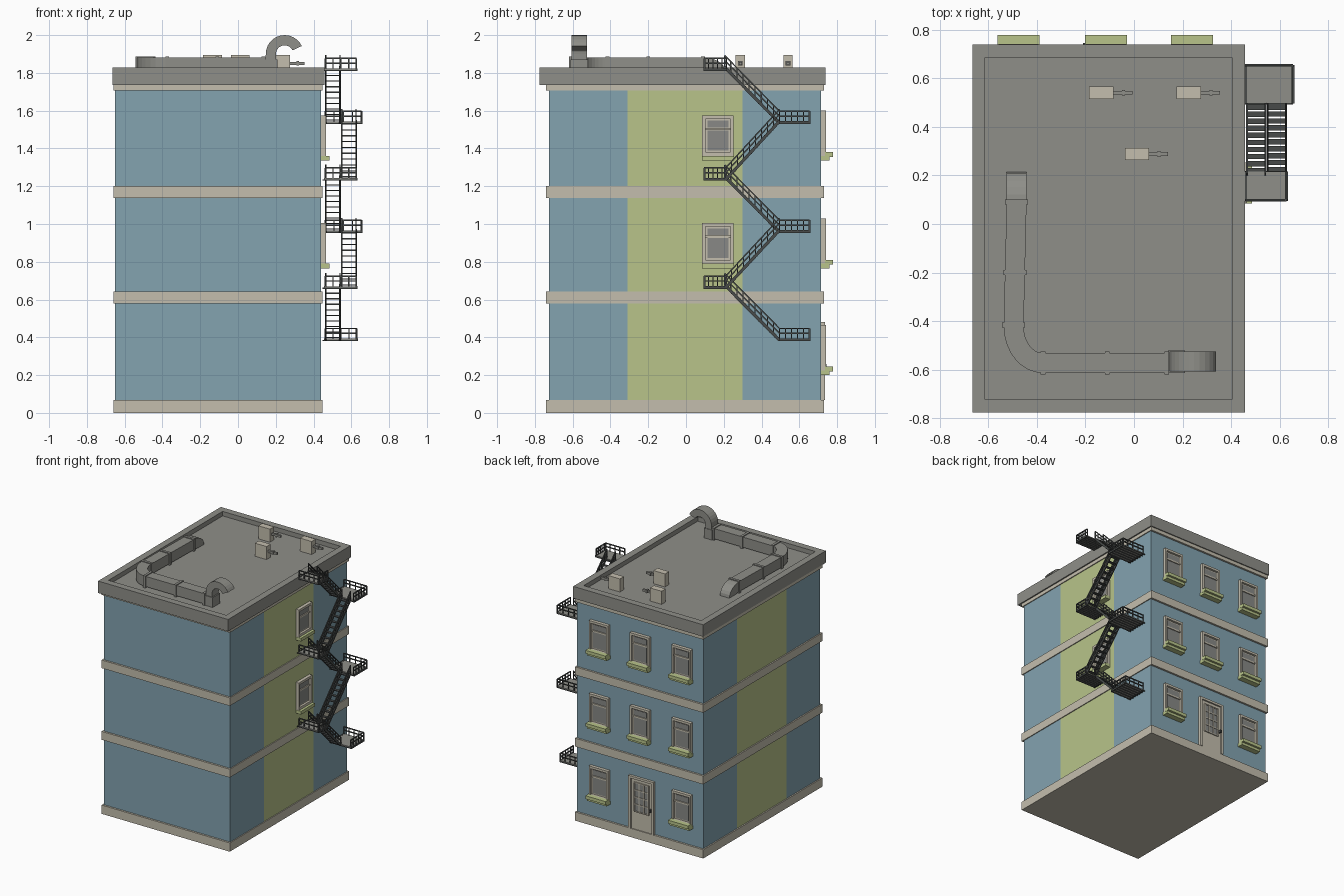
import bpy, bmesh, math
from mathutils import Vector, Matrix

cube = bpy.data.objects.get("Cube")
if cube:
    bpy.data.objects.remove(cube, do_unlink=True)


def material(name, r, g, b):
    lin = [(c / 255 / 12.92 if c < 11 else ((c / 255 + 0.055) / 1.055) ** 2.4) for c in (r, g, b)]
    m = bpy.data.materials.new(name)
    m.use_nodes = True
    m.diffuse_color = (*lin, 1)
    m.node_tree.nodes["Principled BSDF"].inputs["Base Color"].default_value = (*lin, 1)
    return m


BLUE = material("blue wall", 131, 163, 176)
GREEN = material("green wall", 184, 196, 138)
BEIGE = material("beige stone", 196, 190, 174)
GREY = material("roof grey", 143, 143, 137)
GLASS = material("window grey", 136, 137, 134)
METAL = material("dark metal", 72, 75, 74)


def finish(name, bm, *mats):
    bmesh.ops.recalc_face_normals(bm, faces=bm.faces)
    me = bpy.data.meshes.new(name)
    bm.to_mesh(me)
    bm.free()
    for m in mats:
        me.materials.append(m)
    ob = bpy.data.objects.new(name, me)
    bpy.context.collection.objects.link(ob)
    return ob


def box(bm, x0, x1, y0, y1, z0, z1, mat=0):
    mtx = Matrix.Translation(((x0 + x1) / 2, (y0 + y1) / 2, (z0 + z1) / 2))
    mtx = mtx @ Matrix.Diagonal((x1 - x0, y1 - y0, z1 - z0, 1))
    verts = bmesh.ops.create_cube(bm, size=1, matrix=mtx)["verts"]
    for f in {f for v in verts for f in v.link_faces}:
        f.material_index = mat


def bar(bm, a, b, w=0.008, h=None, mat=0):
    """Square bar from a to b."""
    a, b = Vector(a), Vector(b)
    d = b - a
    mtx = Matrix.Translation((a + b) / 2) @ d.to_track_quat("Y", "Z").to_matrix().to_4x4()
    mtx = mtx @ Matrix.Diagonal((w, d.length, h or w, 1))
    verts = bmesh.ops.create_cube(bm, size=1, matrix=mtx)["verts"]
    for f in {f for v in verts for f in v.link_faces}:
        f.material_index = mat


def sweep(bm, path, side, up):
    """Rectangular tube; side(t) and up(t) are half-extent vectors at each point."""
    rings = []
    for i, p in enumerate(path):
        s, u = side[i], up[i]
        rings.append([bm.verts.new(p + q) for q in (s + u, s - u, -s - u, -s + u)])
    for r, n in zip(rings, rings[1:]):
        for k in range(4):
            j = (k + 1) % 4
            bm.faces.new((r[k], r[j], n[j], n[k]))
    bm.faces.new(rings[0])
    bm.faces.new(rings[-1])


# Walls, with a green stripe on both long sides
bm = bmesh.new()
box(bm, -0.65, 0.44, -0.725, 0.715, 0.03, 1.72)
for y in (-0.31, 0.30):
    bmesh.ops.bisect_plane(bm, geom=bm.verts[:] + bm.edges[:] + bm.faces[:],
                           plane_co=(0, y, 0), plane_no=(0, 1, 0))
for f in bm.faces:
    f.normal_update()
    f.material_index = int(abs(f.normal.x) > 0.9 and abs(f.calc_center_median().y) < 0.2)
finish("walls", bm, BLUE, GREEN)

# Stone bands
bm = bmesh.new()
for z0, z1 in ((0, 0.068), (0.578, 0.643), (1.137, 1.2), (1.708, 1.74)):
    box(bm, -0.66, 0.447, -0.74, 0.73, z0, z1)
finish("stone_bands", bm, BEIGE)

# Roof slab with sunken floor
bm = bmesh.new()
box(bm, -0.665, 0.457, -0.775, 0.738, 1.735, 1.828)
bm.faces.ensure_lookup_table()
top = max(bm.faces, key=lambda f: f.calc_center_median().z)
bmesh.ops.inset_region(bm, faces=[top], thickness=0.075)
floor = bmesh.ops.extrude_discrete_faces(bm, faces=[top])["faces"][0]
bmesh.ops.translate(bm, verts=floor.verts, vec=(0, 0, -0.035))
finish("roof", bm, GREY)


def on_wall(wall):
    """Box function in wall terms: u along, d outward, z up."""
    def put(bm, u0, u1, d0, d1, z0, z1, mat=0):
        if wall == "back":
            box(bm, u0, u1, 0.715 + d0, 0.715 + d1, z0, z1, mat)
        else:
            box(bm, 0.44 + d0, 0.44 + d1, u0, u1, z0, z1, mat)
    return put


def window(name, wall, u, z, h):
    put = on_wall(wall)
    bm = bmesh.new()
    w, base = 0.083, z + 0.025
    put(bm, u - w + 0.005, u + w - 0.005, -0.01, 0.008, base, z + h - 0.005, 0)
    for s in (-1, 1):
        a, b = sorted((u + s * w, u + s * (w - 0.016)))
        put(bm, a, b, 0, 0.025, base, z + h)
    put(bm, u - w, u + w, 0, 0.025, z + h - 0.018, z + h)
    put(bm, u - w, u + w, 0, 0.025, base, base + 0.02)
    mid = z + h * 0.7
    put(bm, u - w + 0.028, u + w - 0.028, 0, 0.012, mid + 0.008, z + h - 0.028, 1)
    put(bm, u - w + 0.028, u + w - 0.028, 0, 0.012, base + 0.03, mid - 0.008, 1)
    put(bm, u - w + 0.016, u + w - 0.016, 0, 0.017, mid - 0.006, mid + 0.006)
    # Sill with a raised lip
    put(bm, u - w - 0.002, u + w + 0.002, 0, 0.045, z, z + 0.025, 2)
    if wall == "back":
        put(bm, u - w - 0.003, u + w + 0.003, 0.02, 0.062, z + 0.02, z + 0.045, 2)
    finish(name, bm, BEIGE, GLASS, GREEN)


for row, z in enumerate((0.2, 0.765, 1.335)):
    for col, x in enumerate((-0.475, -0.115, 0.238)):
        if (row, col) != (0, 1):
            window(f"back_window_{row}_{col}", "back", x, z, 0.265)
    if row:
        window(f"side_window_{row}", "side", 0.169, z, 0.24)

# Door
put = on_wall("back")
bm = bmesh.new()
put(bm, -0.225, -0.025, -0.01, 0.008, 0.068, 0.47)
for a, b in ((-0.235, -0.215), (-0.035, -0.015)):
    put(bm, a, b, 0, 0.02, 0.068, 0.48)
put(bm, -0.235, -0.015, 0, 0.02, 0.462, 0.48)
put(bm, -0.185, -0.065, 0, 0.012, 0.21, 0.435, 1)
for i in range(4):
    u = -0.185 + 0.04 * i
    put(bm, u - 0.004, u + 0.004, 0, 0.017, 0.21, 0.435)
for i in range(5):
    v = 0.21 + 0.056 * i
    put(bm, -0.189, -0.061, 0, 0.016, v - 0.004, v + 0.004)
put(bm, -0.21, -0.198, 0, 0.03, 0.24, 0.26, 2)
finish("door", bm, BEIGE, GLASS, METAL)

# Roof duct: hooded end, long leg, round corner, short leg
Z = Vector((0, 0, 1))
bm = bmesh.new()
path, side, up = [], [], []


def add(p, s, u):
    path.append(Vector(p)); side.append(Vector(s)); up.append(Vector(u))


hw, hh, zc = 0.041, 0.04, 1.842
for i in range(7):
    t = math.pi / 2 * i / 6
    c, s = math.cos(t), math.sin(t)
    add((-0.483, 0.09 + 0.083 * c, 1.797 + (zc - 1.797) * s), (hw, 0, 0), (0, hh * c, hh * s))
for i in range(9):
    t = math.pi / 2 * i / 8
    c, s = math.cos(t), math.sin(t)
    add((-0.375 - 0.12 * c, -0.42 - 0.152 * s, zc), (hw * c, hw * s, 0), Z * hh)
add((0.145, -0.572, zc), (0, hw, 0), Z * hh)
sweep(bm, path, side, up)
for y, x in ((0.09, -0.483), (-0.2, -0.489), (-0.415, -0.495)):
    box(bm, x - 0.047, x + 0.047, y - 0.01, y + 0.01, 1.793, 1.888)
for x in (-0.375, -0.11, 0.135):
    box(bm, x - 0.01, x + 0.01, -0.619, -0.525, 1.793, 1.888)
finish("roof_duct", bm, GREY)

# Hooked exhaust at the end of the duct
bm = bmesh.new()
path, side, up = [], [], []
add((0.172, -0.565, 1.795), (0, 0.041, 0), (-0.027, 0, 0))
for i in range(13):
    t = math.pi - math.radians(155) * i / 12
    c, s = math.cos(t), math.sin(t)
    add((0.247 + 0.073 * c, -0.565, 1.9 + 0.073 * s), (0, 0.041, 0), (0.027 * c, 0, 0.027 * s))
sweep(bm, path, side, up)
box(bm, 0.14, 0.21, -0.612, -0.52, 1.793, 1.87)
finish("exhaust_hook", bm, GREY)

# Rooftop air units with a side pipe
for i, (x, y) in enumerate(((-0.135, 0.54), (0.225, 0.54), (0.012, 0.288))):
    bm = bmesh.new()
    box(bm, x - 0.05, x + 0.05, y - 0.025, y + 0.025, 1.79, 1.895)
    box(bm, x + 0.05, x + 0.128, y - 0.008, y + 0.008, 1.842, 1.858, 1)
    box(bm, x + 0.085, x + 0.097, y - 0.012, y + 0.012, 1.838, 1.862, 1)
    finish(f"air_unit_{i}", bm, BEIGE, GREY)


# Fire escape
def railing(bm, a, b, posts):
    a, b = Vector(a), Vector(b)
    for h in (0.062, 0.036):
        bar(bm, a + Z * h, b + Z * h, 0.007)
    for i in range(posts):
        p = a.lerp(b, i / (posts - 1))
        bar(bm, p, p + Z * 0.062, 0.006)


def landing(name, x1, y0, y1, z, end):
    bm = bmesh.new()
    box(bm, 0.457, x1, y0, y1, z, z + 0.008, 1)
    for i in range(7):
        y = y0 + (y1 - y0) * i / 6
        bar(bm, (0.447, y, z - 0.002), (x1, y, z - 0.002), 0.006)
    for x in (0.46, x1):
        bar(bm, (x, y0, z + 0.002), (x, y1, z + 0.002), 0.01, 0.014)
    railing(bm, (x1 - 0.004, y0, z), (x1 - 0.004, y1, z), 6)
    railing(bm, (0.46, end, z), (x1, end, z), 5)
    finish(name, bm, METAL, GREY)


def flight(name, x0, x1, za, zb, ya, yb):
    bm = bmesh.new()
    for x in (x0, x1):
        bar(bm, (x, ya, za), (x, yb, zb), 0.008, 0.016)
        railing(bm, (x, ya, za), (x, yb, zb), 10)
    for i in range(10):
        t = (i + 0.5) / 10
        y, z = ya + (yb - ya) * t, za + (zb - za) * t
        box(bm, x0, x1, y - 0.011, y + 0.011, z - 0.003, z + 0.003)
    finish(name, bm, METAL)


backs, fronts = (0.385, 0.958, 1.535), (0.662, 1.235, 1.815)
for i in range(3):
    landing(f"rear_landing_{i}", 0.655 if i else 0.63, 0.495, 0.655, backs[i], 0.651)
    landing(f"front_landing_{i}", 0.628, 0.095, 0.215, fronts[i], 0.099)
    flight(f"inner_stairs_{i}", 0.465, 0.54, backs[i], fronts[i] + 0.015, 0.495, 0.205)
    if i < 2:
        flight(f"outer_stairs_{i}", 0.55, 0.625, fronts[i], backs[i + 1] + 0.01, 0.21, 0.495)
